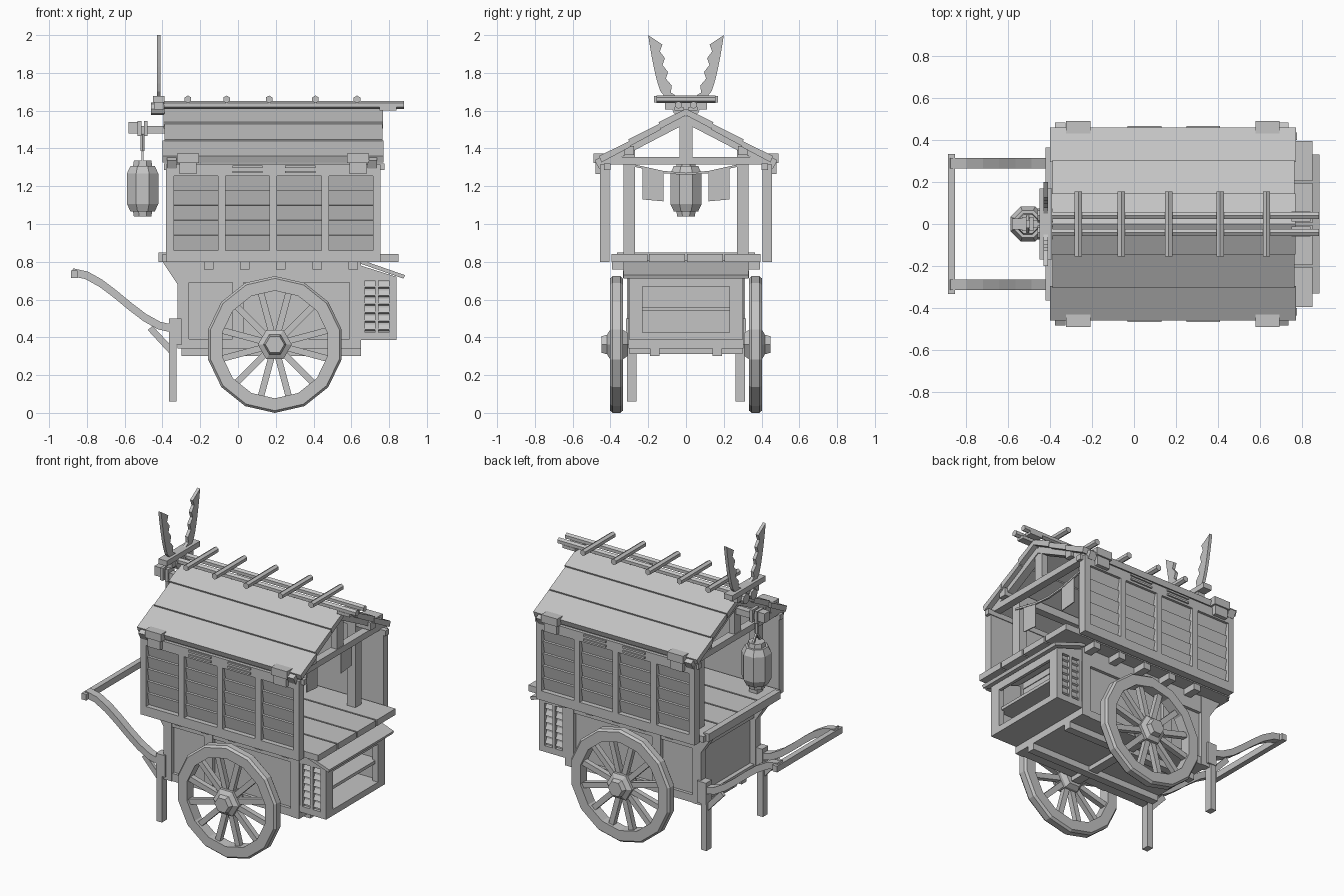
import bpy, bmesh, math
from mathutils import Vector, Matrix

cube = bpy.data.objects.get("Cube")
if cube:
    bpy.data.objects.remove(cube, do_unlink=True)

GREY = (0.55, 0.55, 0.55, 1)
wood = bpy.data.materials.new("plain_grey")
wood.use_nodes = True
wood.diffuse_color = GREY
wood.node_tree.nodes["Principled BSDF"].inputs["Base Color"].default_value = GREY

# Shared dimensions
THIN, PLANK, BATTEN, BEAM, POST = 0.012, 0.02, 0.04, 0.05, 0.06
BACK, END, SIDE = -0.32, 0.65, 0.3
FLOOR, DECK = 0.34, 0.8
WALL_BACK, WALL_END, WALL, WALL_TOP = -0.38, 0.755, 0.405, 1.315
ROOF_BACK, ROOF_END, EAVE, RIDGE, PITCH = -0.4, 0.77, 0.46, 1.61, 0.57


def around(centre, width):
    return centre - width / 2, centre + width / 2


def both(half):
    return -half, half


def rise(start, size):
    return start, start + size


def steps(first, last, count):
    return [first + (last - first) * i / (count - 1) for i in range(count)]


def roof_height(y):
    return RIDGE - PITCH * y


class Part:
    """Collects simple solids into one flat-shaded object."""
    def __init__(self, name, mirror=False):
        self.name, self.mirror, self.bm = name, mirror, bmesh.new()

    def box(self, x, y, z):
        spans = (x, y, z)
        centre = Matrix.Translation([sum(s) / 2 for s in spans])
        size = Matrix.Diagonal([s[1] - s[0] for s in spans] + [1])
        bmesh.ops.create_cube(self.bm, size=1, matrix=centre @ size)

    def aligned(self, start, end, roll=0):
        start, end = Vector(start), Vector(end)
        turn = (end - start).to_track_quat('Z', 'Y').to_matrix().to_4x4()
        place = Matrix.Translation((start + end) / 2) @ turn @ Matrix.Rotation(roll, 4, 'Z')
        return place, (end - start).length

    def bar(self, start, end, width, height, roll=0):
        place, length = self.aligned(start, end, roll)
        bmesh.ops.create_cube(self.bm, size=1, matrix=place @ Matrix.Diagonal((width, height, length, 1)))

    def pole(self, start, end, radius, sides=6):
        place, length = self.aligned(start, end)
        bmesh.ops.create_cone(self.bm, cap_ends=True, segments=sides, radius1=radius,
                              radius2=radius, depth=length, matrix=place)

    def extrude(self, outline, span, axis='X'):
        # The outline is (y, z) along X, or (x, z) along Y
        def point(u, v, t):
            return (t, u, v) if axis == 'X' else (u, t, v)
        near, far = ([self.bm.verts.new(point(u, v, t)) for u, v in outline] for t in span)
        self.bm.faces.new(near)
        self.bm.faces.new(far[::-1])
        for i in range(len(outline)):
            self.bm.faces.new((near[i - 1], far[i - 1], far[i], near[i]))

    def lathe(self, profile, centre, sides, axis, phase=0.0, closed=False):
        # The profile is (radius, offset along the axis)
        rings = []
        for radius, offset in profile:
            ring = []
            for k in range(sides):
                angle = phase + math.tau * k / sides
                u, v = radius * math.cos(angle), radius * math.sin(angle)
                local = Vector((u, v, offset)) if axis == 'Z' else Vector((u, offset, v))
                ring.append(self.bm.verts.new(Vector(centre) + local))
            rings.append(ring)
        pairs = list(zip(rings, rings[1:]))
        if closed:
            pairs.append((rings[-1], rings[0]))
        else:
            self.bm.faces.new(rings[0])
            self.bm.faces.new(rings[-1])
        for a, b in pairs:
            for k in range(sides):
                self.bm.faces.new((a[k - 1], a[k], b[k], b[k - 1]))

    def done(self):
        bmesh.ops.recalc_face_normals(self.bm, faces=self.bm.faces)
        mesh = bpy.data.meshes.new(self.name)
        self.bm.to_mesh(mesh)
        self.bm.free()
        mesh.materials.append(wood)
        ob = bpy.data.objects.new(self.name, mesh)
        bpy.context.collection.objects.link(ob)
        if self.mirror:
            mod = ob.modifiers.new("Mirror", 'MIRROR')
            mod.use_axis = (False, True, False)
            mod.use_mirror_merge = False


# Lower body with framed sides
body = Part("cart_body")
body.box(x=(BACK + BATTEN, END - PLANK), y=both(SIDE - PLANK), z=(FLOOR + THIN, DECK))
body.box(x=(BACK + THIN, END), y=both(SIDE), z=rise(FLOOR, BEAM))
body.done()
frame = Part("body_frame", mirror=True)
post_places = (BACK + POST / 2, END - POST / 2)
for x in (*post_places, 0):
    frame.box(x=around(x, POST), y=around(SIDE - PLANK, BEAM), z=(FLOOR, DECK))
frame.box(x=(BACK + THIN, END - THIN), y=around(SIDE - PLANK, BATTEN), z=(0.69, DECK))
frame.box(x=rise(BACK + THIN, BATTEN), y=(0, SIDE), z=(0.69, DECK))
frame.extrude([(-0.4, DECK), (BACK, 0.68), (BACK, DECK)], around(SIDE - PLANK, BEAM), 'Y')
frame.box(x=(BACK + PLANK, END), y=around(0.165, BEAM), z=(FLOOR - BATTEN, FLOOR))
frame.done()

# Serving deck on joists
deck = Part("deck")
for y in steps(-SIDE, SIDE, 4):
    deck.box(x=(-0.4, 0.85), y=around(y, 0.19), z=rise(DECK, BATTEN))
for x in steps(-0.155, 0.61, 5):
    deck.box(x=around(x, BEAM), y=both(WALL - THIN), z=rise(DECK - BATTEN, BATTEN))
deck.box(x=around(-0.4, BATTEN), y=both(WALL - BATTEN), z=rise(DECK, BEAM))
deck.done()

# End cabinet with an open front, one shelf and slatted sides
CAB_END, CAB_FLOOR, CAB_TOP = 0.84, 0.385, 0.72
cabinet = Part("cabinet")
cabinet.box(x=(END, CAB_END), y=both(SIDE), z=rise(CAB_FLOOR, BATTEN))
cabinet.box(x=(END, CAB_END - PLANK), y=both(SIDE - PLANK), z=around(0.55, PLANK))
cabinet.box(x=(CAB_END - PLANK, CAB_END), y=both(SIDE), z=(CAB_TOP - BEAM, CAB_TOP))
cabinet.bar((END, 0, DECK), (CAB_END + BATTEN, 0, CAB_TOP), 0.66, PLANK)
cabinet.done()
lattice = Part("cabinet_sides", mirror=True)
lattice.box(x=(END, CAB_END - THIN), y=(SIDE - BATTEN, SIDE - PLANK), z=(CAB_FLOOR, CAB_TOP))
lattice.box(x=(CAB_END - BATTEN, CAB_END), y=(SIDE - 0.07, SIDE), z=(CAB_FLOOR, CAB_TOP))
for x in (END + THIN, END + 0.085):
    lattice.box(x=around(x, PLANK), y=(SIDE - BATTEN, SIDE), z=(CAB_FLOOR, CAB_TOP))
lattice.extrude([(END, CAB_TOP - PLANK), (CAB_END, CAB_TOP - PLANK), (CAB_END, CAB_TOP), (END, DECK - PLANK)],
                (SIDE - BATTEN, SIDE), 'Y')
for z in steps(0.455, 0.68, 6):
    lattice.bar((END, SIDE - PLANK, z), (CAB_END - PLANK, SIDE - PLANK, z), THIN, BATTEN, roll=0.5)
lattice.done()

# Wheels: faceted rim, spokes and hexagonal hub
RIM, FELLOE, HUB, HALF = 0.362, 0.285, 0.09, 0.034
axle_point = Vector((0.195, 0, RIM))
wheel_point = axle_point + Vector((0, 0.368, 0))
wheels = Part("wheels", mirror=True)
wheels.lathe([(FELLOE, -HALF), (RIM - THIN, -HALF), (RIM, -PLANK), (RIM, PLANK), (RIM - THIN, HALF), (FELLOE, HALF)],
             wheel_point, 14, 'Y', math.pi / 2, closed=True)
for k in range(12):
    angle = math.tau * (k + 0.5) / 12
    ray = Vector((math.cos(angle), 0, math.sin(angle)))
    wheels.bar(wheel_point + ray * BEAM, wheel_point + ray * (FELLOE + THIN), HALF, HALF)
wheels.lathe([(HUB - PLANK, -POST), (HUB, -HALF), (HUB, HALF), (POST, BEAM), (BEAM, 0.08)], wheel_point, 6, 'Y')
wheels.done()
axle = Part("axle")
axle.bar(axle_point - Vector((0, SIDE, PLANK)), axle_point + Vector((0, SIDE, -PLANK)), POST, POST)
axle.done()

# Pull handles with an S-shaped sweep, legs and grip
GRIP, LEG, HANDLE = -0.885, -0.345, 0.288
top, bottom = [], []
for t in steps(0, 1, 8):
    x, z = GRIP + (LEG - GRIP) * t, 0.745 - 0.3 * t * t * (3 - 2 * t)
    top.append((x + THIN, z + PLANK))
    bottom.append((x, z - PLANK))
handles = Part("handles", mirror=True)
handles.extrude(top + bottom[::-1], around(HANDLE, BEAM), 'Y')
handles.box(x=around(LEG, BATTEN), y=around(HANDLE, BEAM), z=(POST, 0.5))
handles.box(x=(LEG - PLANK, BACK + PLANK), y=around(HANDLE, POST), z=(FLOOR + PLANK, 0.5))
handles.bar((LEG - 0.12, HANDLE, 0.45), (LEG, HANDLE, BATTEN - BACK - BATTEN), PLANK, HALF)
handles.done()
grip = Part("grip_bar")
grip.box(x=rise(GRIP, HALF), y=both(SIDE + HALF), z=around(0.735, BATTEN))
grip.done()

# Hanging louvred walls with trim and eave brackets
walls = Part("louvred_walls", mirror=True)
walls.box(x=(WALL_BACK, WALL_END), y=rise(WALL, THIN), z=(DECK, WALL_TOP))
for z, height in ((DECK, POST), (WALL_TOP - POST, POST)):
    walls.box(x=(WALL_BACK, WALL_END), y=rise(WALL, BEAM), z=rise(z, height))
walls.box(x=(WALL_BACK - THIN, WALL_END + PLANK), y=around(WALL + THIN, HALF), z=around(WALL_TOP - THIN, HALF))
for x in steps(WALL_BACK + PLANK, WALL_END - PLANK, 5):
    walls.box(x=around(x, BATTEN), y=rise(WALL, BEAM), z=(DECK, WALL_TOP))
for z in steps(0.9, 1.215, 5):
    walls.bar((WALL_BACK, WALL + PLANK, z), (WALL_END, WALL + PLANK, z), THIN, 0.084, roll=-0.2)
for x in (BEAM, 0.33):
    for z in (WALL_TOP - BATTEN, WALL_TOP - THIN):
        walls.box(x=around(x, 0.16), y=around(WALL + BEAM, PLANK), z=around(z, THIN))
for x in (-0.265, 0.635):
    walls.box(x=around(x, 0.115), y=around(EAVE, POST), z=around(WALL_TOP + HALF, BEAM))
    walls.box(x=around(x, HUB), y=around(EAVE, BATTEN), z=(WALL_TOP - BEAM, WALL_TOP + PLANK))
walls.done()

# Corner posts and gable trusses
gables = Part("posts_and_rafters", mirror=True)
for x, truss in zip(post_places, (ROOF_BACK + BEAM, ROOF_END - POST)):
    gables.box(x=around(x, POST), y=around(SIDE, POST), z=(DECK + PLANK, roof_height(SIDE) - PLANK))
    gables.bar((truss, 0, RIDGE - BEAM), (truss, EAVE + THIN, WALL_TOP), BEAM, BEAM)
    gables.box(x=around(truss, BEAM), y=(0, WALL), z=rise(WALL_TOP, BATTEN))
    gables.box(x=around(truss, BATTEN), y=(0, HALF), z=(WALL_TOP, RIDGE - BATTEN))
gables.box(x=(WALL_BACK, WALL_END), y=around(SIDE, BEAM), z=around(roof_height(SIDE) - BEAM, BEAM))
gables.done()

# Roof planks overlapping down each slope, with poles along the ridge
roof = Part("roof_planks", mirror=True)
for inner, outer, inset in ((0, 0.145, THIN / 2), (0.135, 0.305, THIN), (0.295, EAVE, 0)):
    high, low = roof_height(inner), roof_height(outer) + THIN
    roof.extrude([(inner, high), (outer, low), (outer - THIN, low - HALF), (inner, high - HALF)],
                 (ROOF_BACK + inset, ROOF_END - inset / 2))
roof.done()
ridge = Part("ridge_poles", mirror=True)
ridge.pole((ROOF_BACK - BATTEN, BATTEN, RIDGE + PLANK), (0.88, BATTEN, RIDGE + PLANK), PLANK)
ridge.box(x=(ROOF_END - PLANK, CAB_END), y=(THIN, POST), z=around(RIDGE, PLANK))
ridge.done()
logs = Part("ridge_crosspieces")
for x in (-0.265, -0.06, 0.165, 0.41, 0.63):
    logs.pole((x, -0.155, RIDGE + BEAM), (x, 0.155, RIDGE + BEAM), PLANK)
logs.done()

# Notched horns on a stepped ridge mount
inner_edge, outer_edge = [], []
for i, t in enumerate(steps(0, 1, 9)):
    edge, z = 0.1 + 0.1 * math.sqrt(t), 1.66 + FLOOR * t
    outer_edge.append((edge, z))
    inner_edge.append((edge - 0.075 + PLANK * (i % 2), z - BEAM * t))
horns = Part("ridge_horns", mirror=True)
horns.extrude(outer_edge + inner_edge[::-1], around(ROOF_BACK - PLANK, PLANK))
horns.box(x=around(ROOF_BACK - PLANK, POST), y=(0, 0.17), z=around(RIDGE + BEAM, HALF))
horns.box(x=around(ROOF_BACK - PLANK, BEAM), y=(0, 0.11), z=around(RIDGE + PLANK, BEAM))
horns.pole((ROOF_BACK - POST, BATTEN, RIDGE), (ROOF_BACK + THIN, BATTEN, RIDGE), HALF, sides=8)
horns.done()

# Lantern hung from a bracket
hang = Vector((-0.505, 0, 1.187))
half_profile = [(HUB, 0.08), (0.07, 0.12), (0.055, 0.12), (BEAM, 0.148)]
lantern = Part("lantern")
lantern.lathe([(r, -h) for r, h in half_profile[::-1]] + half_profile, hang, 8, 'Z', math.pi / 8)
hook = hang + Vector((0, 0, 0.2))
for side in both(BATTEN):
    lantern.bar(hook + Vector((0, side, -POST)), hook, THIN, THIN)
lantern.pole(hook, hook + Vector((0, 0, HUB)), THIN)
lantern.done()
bracket = Part("lantern_bracket")
bracket.box(x=(hang.x - BEAM, ROOF_BACK + POST), y=both(PLANK), z=around(1.5, BATTEN))
bracket.box(x=around(hang.x - BEAM, BEAM), y=both(PLANK + THIN / 2), z=around(1.51, POST))
for x in around(hang.x, HALF):
    bracket.box(x=around(x, PLANK), y=both(HALF), z=around(1.505, 0.08))
bracket.done()

# Cloths on a sagging cord
cord = [(END, SIDE, WALL_TOP), (END, 0.12, 1.275), (END, 0, 1.265)]
cloths = Part("hanging_cloths", mirror=True)
for start, end in zip(cord, cord[1:]):
    cloths.bar(start, end, THIN, THIN)
cloths.extrude([(0.12, 1.28), (0.23, 1.3), (0.23, 1.13), (0.12, 1.12)], around(END, THIN / 2))
cloths.done()
